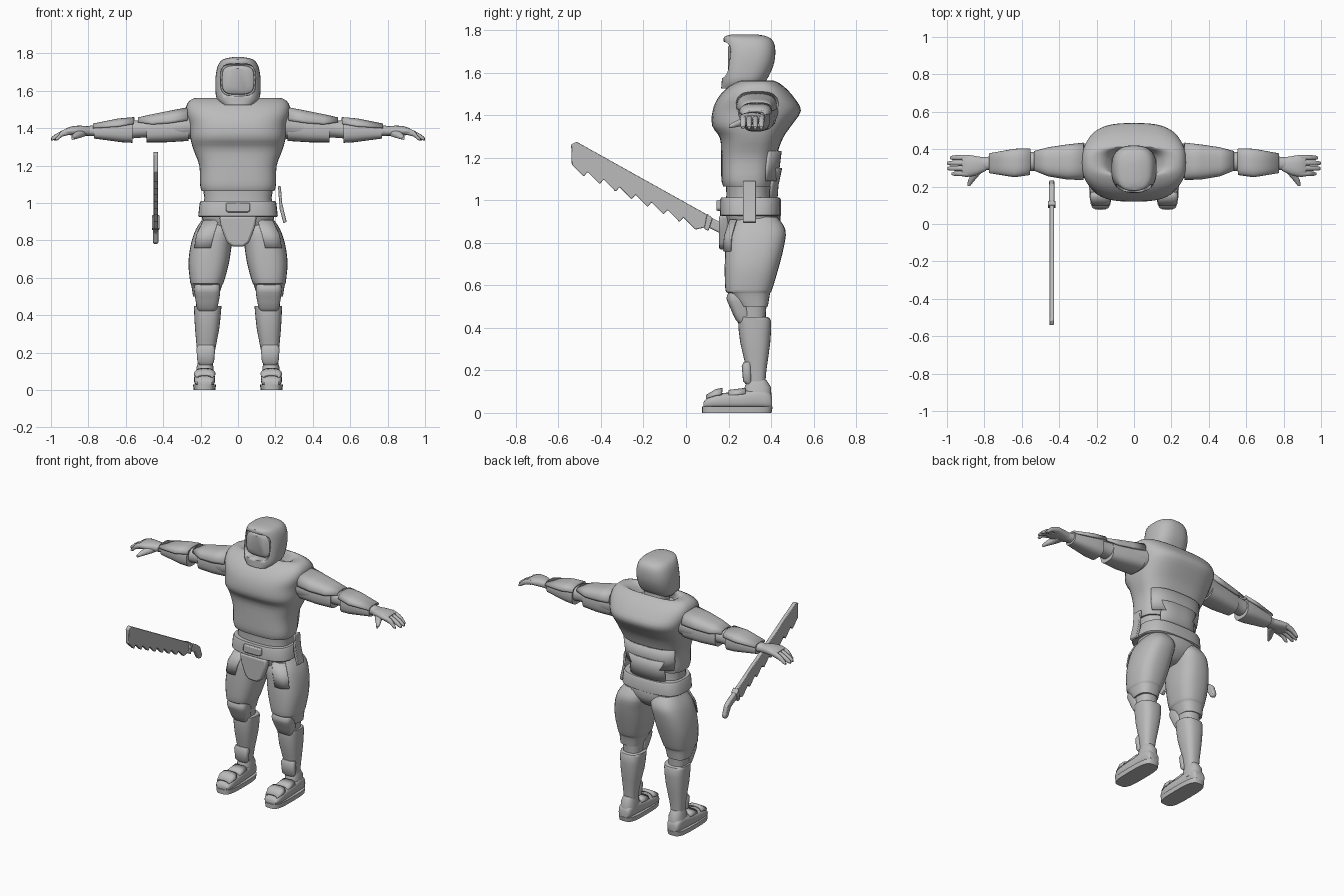
import bpy, bmesh, math

grey = bpy.data.materials.new("plain grey")
grey.diffuse_color = (0.5, 0.5, 0.5, 1)


def finish(name, bm, angle=38, solid=0):
    bmesh.ops.recalc_face_normals(bm, faces=bm.faces)
    me = bpy.data.meshes.new(name)
    bm.to_mesh(me)
    bm.free()
    ob = bpy.data.objects.new(name, me)
    bpy.context.collection.objects.link(ob)
    me.materials.append(grey)
    bpy.ops.object.select_all(action='DESELECT')
    ob.select_set(True)
    bpy.context.view_layer.objects.active = ob
    bpy.ops.object.shade_smooth_by_angle(angle=math.radians(angle))
    if solid:
        m = ob.modifiers.new("thickness", 'SOLIDIFY')
        m.thickness = solid
    return ob


def refine(rings, k):
    """Insert k Catmull-Rom steps between cross-sections."""
    if k < 2:
        return rings
    out = []
    for i in range(len(rings) - 1):
        p = [rings[min(max(i + j, 0), len(rings) - 1)] for j in (-1, 0, 1, 2)]
        for s in range(k):
            t = s / k
            out.append([0.5 * (2 * b + (c - a) * t + (2 * a - 5 * b + 4 * c - d) * t * t
                               + (3 * b - a - 3 * c + d) * t ** 3) for a, b, c, d in zip(*p)])
    return out + [rings[-1]]


def loft(name, axis, rings, e=2.4, n=28, k=1, s=1, arc=None, solid=0.012):
    """Rings are (t, u0, u1, v0, v1): extents of a superellipse at position t.
    s mirrors x; arc=(start, end) in degrees makes an open shell."""
    bm = bmesh.new()
    rows = []
    for t, u0, u1, v0, v1 in refine(rings, k):
        row = []
        for i in range(n):
            if arc:
                a = math.radians(arc[0] + (arc[1] - arc[0]) * i / (n - 1))
            else:
                a = 2 * math.pi * i / n
            c, d = math.cos(a), math.sin(a)
            u = (u0 + u1) / 2 + (u1 - u0) / 2 * math.copysign(abs(c) ** (2 / e), c)
            v = (v0 + v1) / 2 + (v1 - v0) / 2 * math.copysign(abs(d) ** (2 / e), d)
            x, y, z = {'x': (t, u, v), 'y': (u, t, v), 'z': (u, v, t)}[axis]
            row.append(bm.verts.new((x * s, y, z)))
        rows.append(row)
    for a, b in zip(rows, rows[1:]):
        for i in range(n - 1 if arc else n):
            j = (i + 1) % n
            bm.faces.new((a[i], a[j], b[j], b[i]))
    if not arc:
        bm.faces.new(rows[0])
        bm.faces.new(rows[-1])
    return finish(name, bm, solid=solid if arc else 0)


def prism(name, axis, pts, lo, hi, bevel=0.006, s=1):
    """Extruded outline: (y, z) points along x, or (x, z) points along y."""
    bm = bmesh.new()
    ends = [[bm.verts.new((t * s, a, b) if axis == 'x' else (a * s, t, b)) for a, b in pts]
            for t in (lo, hi)]
    bm.faces.new(ends[0])
    bm.faces.new(ends[1])
    for i in range(len(pts)):
        j = (i + 1) % len(pts)
        bm.faces.new((ends[0][i], ends[0][j], ends[1][j], ends[1][i]))
    ob = finish(name, bm, 30)
    if bevel:
        m = ob.modifiers.new("edge", 'BEVEL')
        m.width, m.segments = bevel, 2
    return ob


# Torso armour, with a sunken collar at the top
loft("torso", 'z', [
    (1.065, -.195, .195, .175, .405), (1.10, -.203, .203, .166, .41), (1.20, -.207, .207, .165, .425),
    (1.29, -.24, .24, .16, .455), (1.35, -.255, .255, .123, .495), (1.42, -.262, .262, .125, .54),
    (1.48, -.277, .277, .15, .51), (1.53, -.272, .272, .195, .465), (1.56, -.235, .235, .25, .42),
    (1.552, -.17, .17, .265, .405), (1.50, -.12, .12, .25, .39)], e=2.9, n=40, k=3)
loft("abdomen", 'z', [(.97, -.185, .185, .185, .41), (1.03, -.18, .18, .19, .40),
                      (1.09, -.19, .19, .185, .40)], e=2.6)
loft("neck", 'z', [(1.46, -.08, .08, .24, .38), (1.60, -.075, .075, .24, .37)])
loft("back_plate", 'z', [(1.09, -.19, .19, .19, .435), (1.15, -.2, .2, .18, .44),
                         (1.23, -.205, .205, .18, .45)], e=2.7, arc=(25, 155))
loft("spine_flap", 'z', [(1.0, -.15, .15, .25, .43), (1.07, -.15, .15, .25, .435),
                         (1.15, -.16, .16, .25, .452)], e=2.7, arc=(35, 145))

# Hooded helmet with a recessed face
head = loft("helmet", 'z', [
    (1.525, -.085, .085, .165, .33), (1.56, -.115, .115, .168, .375), (1.63, -.121, .121, .172, .41),
    (1.69, -.118, .118, .178, .42), (1.74, -.105, .105, .178, .413), (1.768, -.08, .08, .18, .385),
    (1.78, -.03, .03, .22, .33)], e=2.6, n=36, k=3)
cutter = loft("face_cutter", 'y', [(.10, -.103, .103, 1.57, 1.752), (.222, -.092, .092, 1.575, 1.742)], e=4)
cutter.hide_render = True
cutter.hide_set(True)
cut = head.modifiers.new("face", 'BOOLEAN')
cut.operation, cut.object, cut.solver = 'DIFFERENCE', cutter, 'EXACT'
loft("face_visor", 'y', [(.197, -.06, .06, 1.60, 1.72), (.21, -.085, .085, 1.582, 1.735),
                         (.24, -.09, .09, 1.578, 1.74)], e=3.5)

# Belt, buckle and hips
loft("belt", 'z', [(.925, -.208, .208, .165, .44), (.93, -.213, .213, .16, .447),
                   (1.0, -.205, .205, .16, .447), (1.012, -.198, .198, .165, .44)], e=3, n=36)
prism("buckle", 'y', [(-.065, .96), (-.055, .95), (.055, .95), (.065, .96), (.065, 1.0), (-.065, 1.0)], .143, .18)
loft("hips", 'z', [(.80, -.05, .05, .25, .37), (.84, -.13, .13, .21, .42),
                   (.89, -.185, .185, .19, .445), (.95, -.195, .195, .175, .44)], e=2.5, k=2)
prism("groin_guard", 'y', [(-.1, .93), (-.09, .87), (-.06, .79), (-.03, .767), (.03, .767),
                           (.06, .79), (.09, .87), (.1, .93)], .155, .2, .012)
# Curved sheath on the left hip
prism("hip_sheath", 'y', [(.214, 1.09), (.229, 1.09), (.236, 1.0), (.26, .90), (.243, .892),
                          (.222, .97)], .268, .33, .004)

for s, side in ((1, "left"), (-1, "right")):
    # Legs
    loft(side + "_thigh", 'z', [
        (.92, .03, .185, .235, .43), (.86, .02, .225, .195, .468), (.78, .033, .252, .185, .46),
        (.68, .048, .265, .182, .435), (.58, .075, .256, .185, .405), (.56, .085, .25, .20, .395),
        (.50, .105, .24, .25, .385)], e=2.6, k=3, s=s)
    loft(side + "_hip_guard", 'z', [(.91, .05, .205, .205, .45), (.83, .07, .245, .178, .45),
                                    (.76, .09, .255, .175, .44)], arc=(-105, -45), s=s, solid=.008)
    loft(side + "_knee", 'z', [(.56, .10, .235, .235, .385), (.47, .11, .225, .25, .375),
                               (.40, .11, .22, .26, .375)], s=s)
    loft(side + "_knee_pad", 'z', [
        (.575, .10, .23, .205, .29), (.54, .095, .235, .19, .30), (.50, .098, .23, .205, .30),
        (.44, .11, .22, .232, .31), (.42, .12, .21, .25, .31)], e=3.2, k=2, s=s)
    loft(side + "_shin", 'z', [
        (.45, .088, .236, .25, .385), (.43, .09, .235, .245, .40), (.33, .10, .23, .255, .396),
        (.20, .125, .218, .285, .378), (.12, .135, .212, .29, .372)], e=2.6, k=2, s=s)
    loft(side + "_ankle_guard", 'z', [(.24, .13, .215, .272, .31), (.22, .122, .222, .262, .31),
                                      (.15, .128, .217, .268, .31), (.135, .14, .205, .28, .31)], e=3, s=s)
    # Boots
    loft(side + "_sole", 'z', [(0, .12, .238, .075, .402), (.03, .118, .24, .075, .408)], e=3.5, s=s)
    loft(side + "_boot", 'y', [
        (.082, .14, .218, .025, .05), (.11, .125, .232, .022, .078), (.18, .122, .235, .02, .094),
        (.26, .126, .232, .02, .10), (.34, .13, .228, .02, .115), (.39, .137, .222, .02, .10),
        (.405, .15, .21, .025, .07)], e=3, k=2, s=s)
    loft(side + "_boot_cuff", 'z', [(.06, .13, .225, .27, .402), (.12, .13, .222, .275, .40),
                                    (.155, .14, .212, .29, .378)], s=s)
    loft(side + "_toe_plate", 'y', [(.095, .135, .222, .05, .085), (.14, .12, .236, .05, .112),
                                    (.17, .125, .232, .05, .118)], e=2.8, arc=(0, 180), s=s)
    loft(side + "_instep_plate", 'y', [(.20, .13, .227, .05, .108), (.28, .13, .227, .06, .118)],
         e=2.8, arc=(0, 180), s=s)

    # Arms
    loft(side + "_arm", 'x', [
        (.20, .24, .44, 1.345, 1.515), (.30, .25, .425, 1.34, 1.48), (.40, .265, .41, 1.34, 1.46),
        (.50, .28, .39, 1.35, 1.445), (.57, .285, .385, 1.345, 1.44), (.65, .275, .385, 1.34, 1.435),
        (.74, .285, .365, 1.355, 1.42), (.82, .29, .355, 1.36, 1.41)], e=2.2, k=2, s=s)
    loft(side + "_upper_arm_guard", 'x', [(.265, .255, .425, 1.332, 1.475), (.38, .258, .415, 1.325, 1.462),
                                          (.49, .272, .395, 1.325, 1.45)], e=2.8, s=s)
    loft(side + "_shoulder_plate", 'x', [(.27, .235, .435, 1.37, 1.512), (.36, .238, .425, 1.36, 1.495),
                                         (.46, .255, .41, 1.365, 1.475), (.535, .285, .39, 1.405, 1.458)],
         e=2.8, arc=(0, 180), s=s)
    loft(side + "_forearm_guard", 'x', [(.565, .265, .395, 1.322, 1.445), (.62, .262, .395, 1.325, 1.445),
                                        (.77, .282, .37, 1.345, 1.42)], e=2.8, s=s)
    loft(side + "_forearm_plate", 'x', [(.555, .262, .405, 1.385, 1.46), (.64, .25, .402, 1.365, 1.452),
                                        (.775, .272, .378, 1.375, 1.425)], e=2.8, arc=(0, 180), s=s)
    # Hands
    loft(side + "_palm", 'x', [(.79, .285, .355, 1.36, 1.408), (.84, .262, .362, 1.36, 1.414),
                               (.89, .252, .37, 1.362, 1.41), (.92, .255, .368, 1.365, 1.398)], k=2, s=s)
    for i, tip in enumerate((.975, .998, 1.0, .985)):
        y = .255 + .0285 * i
        loft(f"{side}_finger_{i + 1}", 'x', [
            (.89, y, y + .029, 1.368, 1.405), (.94, y + .001, y + .028, 1.355, 1.388),
            (tip - .015, y + .002, y + .025, 1.337, 1.362), (tip, y + .007, y + .019, 1.335, 1.347)],
            n=12, k=2, s=s)
    loft(side + "_thumb", 'y', [(.31, .80, .87, 1.355, 1.40), (.27, .82, .872, 1.35, 1.39),
                                (.23, .855, .888, 1.342, 1.37), (.202, .877, .891, 1.338, 1.354)],
         n=14, k=2, s=s)

# Saw-toothed blade: straight back edge, repeated teeth below
teeth = []
for i in range(8):
    f0, f1 = i / 8, (i + .75) / 8
    teeth += [(-.537 + .60 * f0, 1.168 - .285 * f0), (-.537 + .60 * f1, 1.150 - .285 * f1 - .012)]
prism("saw_blade", 'x', teeth + [(.09, .872), (.10, .932), (-.515, 1.275), (-.54, 1.262)], -.452, -.428, .004)
prism("blade_guard", 'x', [(.085, .865), (.105, .855), (.125, .915), (.10, .937)], -.461, -.419, .004)
prism("blade_handle", 'x', [(.10, .875), (.17, .84), (.20, .785), (.225, .78), (.235, .80),
                            (.215, .86), (.185, .885), (.11, .922)], -.454, -.426, .008)
